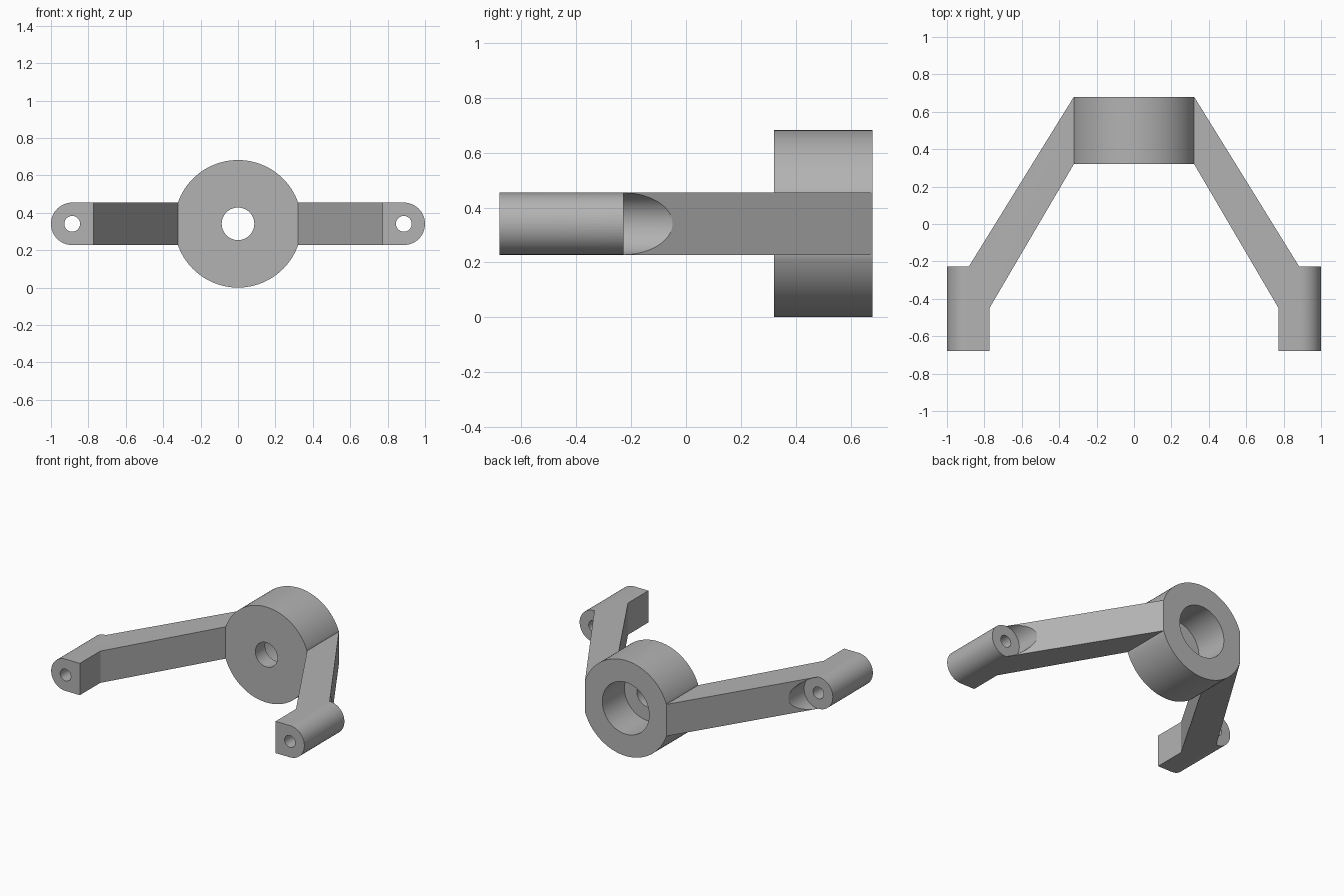
import bpy, bmesh, math
from mathutils import Vector

cube = bpy.data.objects.get("Cube")
if cube:
    bpy.data.objects.remove(cube, do_unlink=True)

MID_Z = 0.341       # height of every bore axis
HUB_R = 0.341
BOSS_R = 0.1135     # half the arm thickness
BOSS_X = 1 - BOSS_R
BOSS_BACK = -0.228
FRONT, BACK = -0.68, 0.68
HUB_FRONT = 0.32
FLAT_X = math.sqrt(HUB_R ** 2 - BOSS_R ** 2)   # hub side flat that meets the arm

grey = bpy.data.materials.new("plain grey")
grey.use_nodes = True
colour = (0.45, 0.45, 0.45, 1)
grey.diffuse_color = colour
grey.node_tree.nodes["Principled BSDF"].inputs["Base Color"].default_value = colour


def prism(name, outline, direction, bevel_edges=None):
    """Extrude a closed outline into a solid."""
    bm = bmesh.new()
    face = bm.faces.new([bm.verts.new(p) for p in outline])
    top = bmesh.ops.extrude_face_region(bm, geom=[face])["geom"]
    moved = [v for v in top if isinstance(v, bmesh.types.BMVert)]
    bmesh.ops.translate(bm, verts=moved, vec=Vector(direction))
    if bevel_edges:
        edges = [e for e in bm.edges if bevel_edges(e)]
        bmesh.ops.bevel(bm, geom=edges, offset=BOSS_R - 0.0001, segments=16,
                        profile=0.5, affect='EDGES')
    bmesh.ops.recalc_face_normals(bm, faces=bm.faces)
    mesh = bpy.data.meshes.new(name)
    bm.to_mesh(mesh)
    bm.free()
    mesh.materials.append(grey)
    obj = bpy.data.objects.new(name, mesh)
    bpy.context.collection.objects.link(obj)
    return obj


def rod(name, x, radius, y0, y1, limit=9, sides=96):
    """Round bar along y, optionally clipped to flats at +-limit."""
    pts = []
    for i in range(sides):
        a = math.tau * i / sides
        px, pz = radius * math.cos(a), radius * math.sin(a)
        if abs(px) < limit:
            pts.append((x + px, y0, MID_Z + pz))
    if limit < radius:      # corners of the flats, kept in angular order
        h = math.sqrt(radius ** 2 - limit ** 2)
        pts += [(x + sx * limit, y0, MID_Z + sz * h) for sx in (1, -1) for sz in (1, -1)]
        pts.sort(key=lambda p: math.atan2(p[2] - MID_Z, p[0] - x))
    return prism(name, pts, (0, y1 - y0, 0))


def apply(obj, mod):
    bpy.ops.object.select_all(action='DESELECT')
    bpy.context.view_layer.objects.active = obj
    obj.select_set(True)
    bpy.ops.object.modifier_apply(modifier=mod.name)


def cut(obj, cutter):
    mod = obj.modifiers.new("cut", 'BOOLEAN')
    mod.operation = 'DIFFERENCE'
    mod.solver = 'EXACT'
    mod.object = cutter
    apply(obj, mod)
    bpy.data.objects.remove(cutter, do_unlink=True)


def smooth(obj):
    bpy.ops.object.select_all(action='DESELECT')
    bpy.context.view_layer.objects.active = obj
    obj.select_set(True)
    bpy.ops.object.shade_smooth_by_angle(angle=math.radians(25))


# Hub with a through bore and a wide counterbore from the back
hub = rod("hub", 0, HUB_R, HUB_FRONT, BACK, FLAT_X)
cut(hub, rod("bore_cutter", 0, 0.087, 0, 1))
cut(hub, rod("counterbore_cutter", 0, 0.185, 0.43, 1))
smooth(hub)

# Slanted arm and its end boss, drawn in plan; the boss is rounded outside
z = MID_Z - BOSS_R
inner_x = 1 - 2 * BOSS_R
plan = [(FLAT_X, HUB_FRONT), (inner_x, -0.45), (inner_x, FRONT), (1, FRONT),
        (1, BOSS_BACK), (BOSS_X - 0.003, BOSS_BACK), (FLAT_X, BACK)]
arms = prism("arms", [(x, y, z) for x, y in plan], (0, 0, 2 * BOSS_R),
             lambda e: all(v.co.x > 0.999 for v in e.verts)
             and abs(e.verts[0].co.z - e.verts[1].co.z) < 0.01)

# Screw hole and the round clearance scoop behind the boss
cut(arms, rod("scoop_cutter", BOSS_X, BOSS_R, BOSS_BACK, 0.3))
cut(arms, rod("screw_cutter", BOSS_X, 0.042, -1, 0.3, sides=48))
mirror = arms.modifiers.new("mirror", 'MIRROR')
mirror.use_mirror_merge = False
apply(arms, mirror)
smooth(arms)
